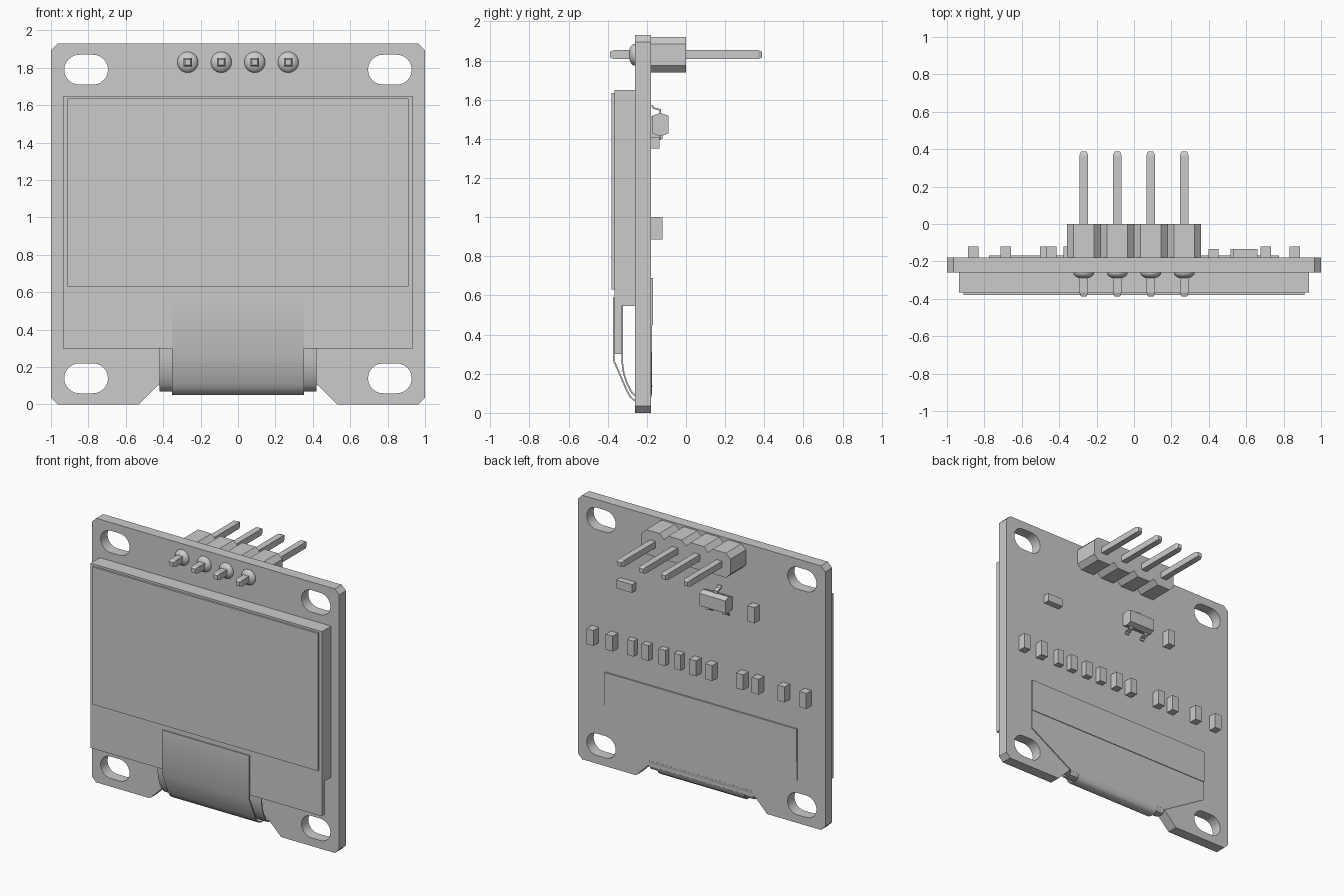
import bpy, bmesh, math
from mathutils import Vector

if "Cube" in bpy.data.objects:
    bpy.data.objects.remove(bpy.data.objects["Cube"], do_unlink=True)

GREY = (0.6, 0.6, 0.6, 1)
grey = bpy.data.materials.new("plain_grey")
grey.use_nodes = True
grey.diffuse_color = GREY
grey.node_tree.nodes["Principled BSDF"].inputs["Base Color"].default_value = GREY

BACK, FRONT = -0.18, -0.26      # the two faces of the circuit board


def finish(name, bm, smooth=False):
    """Turn a bmesh into a named object."""
    bmesh.ops.recalc_face_normals(bm, faces=bm.faces)
    mesh = bpy.data.meshes.new(name)
    bm.to_mesh(mesh)
    bm.free()
    mesh.materials.append(grey)
    if smooth:
        for p in mesh.polygons:
            p.use_smooth = True
        mesh.set_sharp_from_angle(angle=math.radians(40))
    obj = bpy.data.objects.new(name, mesh)
    bpy.context.scene.collection.objects.link(obj)
    return obj


def prism(name, profile, axis, lo, hi, smooth=False):
    """Extrude a (y, z) profile along x, or an (x, z) profile along y."""
    bm = bmesh.new()
    place = (lambda p: (lo, p[0], p[1])) if axis == "x" else (lambda p: (p[0], lo, p[1]))
    face = bm.faces.new([bm.verts.new(place(p)) for p in profile])
    moved = bmesh.ops.extrude_face_region(bm, geom=[face], use_keep_orig=True)["geom"]
    shift = Vector((hi - lo, 0, 0)) if axis == "x" else Vector((0, hi - lo, 0))
    bmesh.ops.translate(bm, vec=shift,
                        verts=[v for v in moved if isinstance(v, bmesh.types.BMVert)])
    return finish(name, bm, smooth)


def box(name, x, y, z):
    return prism(name, [(x[0], z[0]), (x[1], z[0]), (x[1], z[1]), (x[0], z[1])], "y", *y)


def ribbon(name, path, half_width, thick=0.008):
    """Thin sheet following a (y, z) path."""
    pts = [Vector(p) for p in path]
    inner = []
    for i, p in enumerate(pts):
        t = (pts[min(i + 1, len(pts) - 1)] - pts[max(i - 1, 0)]).normalized()
        inner.append(p + Vector((-t.y, t.x)) * thick)
    return prism(name, pts + inner[::-1], "x", -half_width, half_width, True)


def slot(cx, cz, half=0.037, r=0.08, steps=12):
    """Rounded mounting slot outline."""
    out = []
    for side, start in ((1, -math.pi / 2), (-1, math.pi / 2)):
        for i in range(steps + 1):
            a = start + math.pi * i / steps
            out.append((cx + side * half + r * math.cos(a), cz + r * math.sin(a)))
    return out


# Circuit board: chamfered outline, lower notch and four slots
half_outline = [(0.42, 0.11), (0.53, 0), (0.965, 0), (1, 0.035), (1, 1.895), (0.965, 1.93)]
outline = half_outline + [(-x, z) for x, z in reversed(half_outline)]
loops = [outline] + [slot(sx * 0.812, z) for sx in (-1, 1) for z in (0.14, 1.79)]
curve = bpy.data.curves.new("board_outline", "CURVE")
curve.dimensions = "2D"
curve.fill_mode = "BOTH"
curve.extrude = (BACK - FRONT) / 2
for loop in loops:
    spline = curve.splines.new("POLY")
    spline.points.add(len(loop) - 1)
    for point, (x, z) in zip(spline.points, loop):
        point.co = (x, z, 0, 1)
    spline.use_cyclic_u = True
helper = bpy.data.objects.new("board_outline", curve)
bpy.context.scene.collection.objects.link(helper)
flat = bpy.data.meshes.new_from_object(
    helper.evaluated_get(bpy.context.evaluated_depsgraph_get()))
bm = bmesh.new()
bm.from_mesh(flat)
bmesh.ops.remove_doubles(bm, verts=bm.verts, dist=0.0001)
for v in bm.verts:
    v.co = (v.co.x, (BACK + FRONT) / 2 - v.co.z, v.co.y)
bpy.data.objects.remove(helper, do_unlink=True)
bpy.data.curves.remove(curve)
bpy.data.meshes.remove(flat)
finish("circuit_board", bm, True)

# Display: rear glass, front glass and polariser film
box("display_rear_glass", (-0.935, 0.935), (-0.33, FRONT), (0.545, 1.65))
box("display_front_glass", (-0.935, 0.935), (-0.366, -0.33), (0.30, 1.65))
box("display_polariser", (-0.912, 0.912), (-0.38, -0.366), (0.63, 1.635))

# Flexible cable: cover tape in front, cable behind it, both curling under the notch
ribbon("flex_cover", [(-0.374, 0.59), (-0.374, 0.27), (-0.305, 0.11), (-0.288, 0.08),
                      (-0.265, 0.06), (-0.235, 0.05), (-0.2, 0.052), (-0.18, 0.068),
                      (-0.172, 0.1)], 0.352)
ribbon("flex_cable", [(-0.33, 0.545), (-0.33, 0.26), (-0.322, 0.2), (-0.305, 0.15),
                      (-0.282, 0.105), (-0.258, 0.08), (-0.225, 0.07), (-0.19, 0.074),
                      (-0.174, 0.1), (-0.172, 0.14)], 0.42)
half_tail = [(0.42, 0.1), (0.775, 0.31), (0.775, 0.69)]
prism("flex_tail", half_tail + [(-x, z) for x, z in reversed(half_tail)],
      "y", BACK, BACK + 0.007)
box("flex_stiffener", (-0.775, 0.775), (BACK, BACK + 0.012), (0.45, 0.69))

# Pin header: faceted block per pin, tapered square pin and solder dome
PITCH, PIN_Z, C = 0.179, 1.83, 0.035
for i in range(4):
    x = (i - 1.5) * PITCH
    w, h = PITCH / 2, 0.09
    corner = [(w, h - C), (w - C, h)]
    block = corner + [(-a, b) for a, b in reversed(corner)]
    block += [(-a, -b) for a, b in block]
    prism(f"header_block_{i + 1}", [(x + a, PIN_Z + b) for a, b in block], "y", BACK, 0)

    bm = bmesh.new()
    bmesh.ops.create_cube(bm, size=1)
    bmesh.ops.scale(bm, vec=(0.046, 0.735, 0.046), verts=bm.verts)
    bmesh.ops.translate(bm, vec=(x, 0, PIN_Z), verts=bm.verts)
    bm.normal_update()
    ends = [f for f in bm.faces if abs(f.normal.y) > 0.9]
    bmesh.ops.inset_individual(bm, faces=ends, thickness=0.011, depth=0.02)
    finish(f"header_pin_{i + 1}", bm)

    bm = bmesh.new()
    bmesh.ops.create_uvsphere(bm, u_segments=24, v_segments=12, radius=1)
    bmesh.ops.scale(bm, vec=(0.056, 0.033, 0.056), verts=bm.verts)
    bmesh.ops.translate(bm, vec=(x, FRONT, PIN_Z), verts=bm.verts)
    finish(f"solder_dome_{i + 1}", bm, True)

# Row of small chips across the back: taller capacitors, lower resistors
for kind, depth, places in (("capacitor", 0.06, (0.86, 0.705, 0.03, -0.1, -0.35, -0.475, -0.685, -0.86)),
                            ("resistor", 0.045, (0.545, 0.425, 0.29, 0.165))):
    for i, x in enumerate(places):
        box(f"{kind}_{i + 1}", (x - 0.028, x + 0.028), (BACK, BACK + depth), (0.887, 1.0))
box("upper_capacitor", (-0.47, -0.414), (BACK, BACK + 0.06), (1.4, 1.515))
box("upper_resistor", (0.53, 0.66), (BACK, BACK + 0.045), (1.35, 1.41))

# Regulator: faceted body with one lead above and two below
SOT_X, SOT_Z = -0.15, 1.473
prism("regulator_body", [(-0.172, SOT_Z - 0.045), (-0.13, SOT_Z - 0.06), (-0.09, SOT_Z - 0.045),
                         (-0.09, SOT_Z + 0.045), (-0.13, SOT_Z + 0.06), (-0.172, SOT_Z + 0.045)],
      "x", SOT_X - 0.105, SOT_X + 0.105)
for i, (dx, s) in enumerate(((0, 1), (-0.067, -1), (0.067, -1))):
    path = [(-0.135, 0.055), (-0.135, 0.07), (-0.17, 0.082), (-0.178, 0.1),
            (-0.17, 0.1), (-0.162, 0.088), (-0.127, 0.078), (-0.127, 0.055)]
    prism(f"regulator_lead_{i + 1}", [(y, SOT_Z + s * z) for y, z in path], "x",
          SOT_X + dx - 0.016, SOT_X + dx + 0.016)
